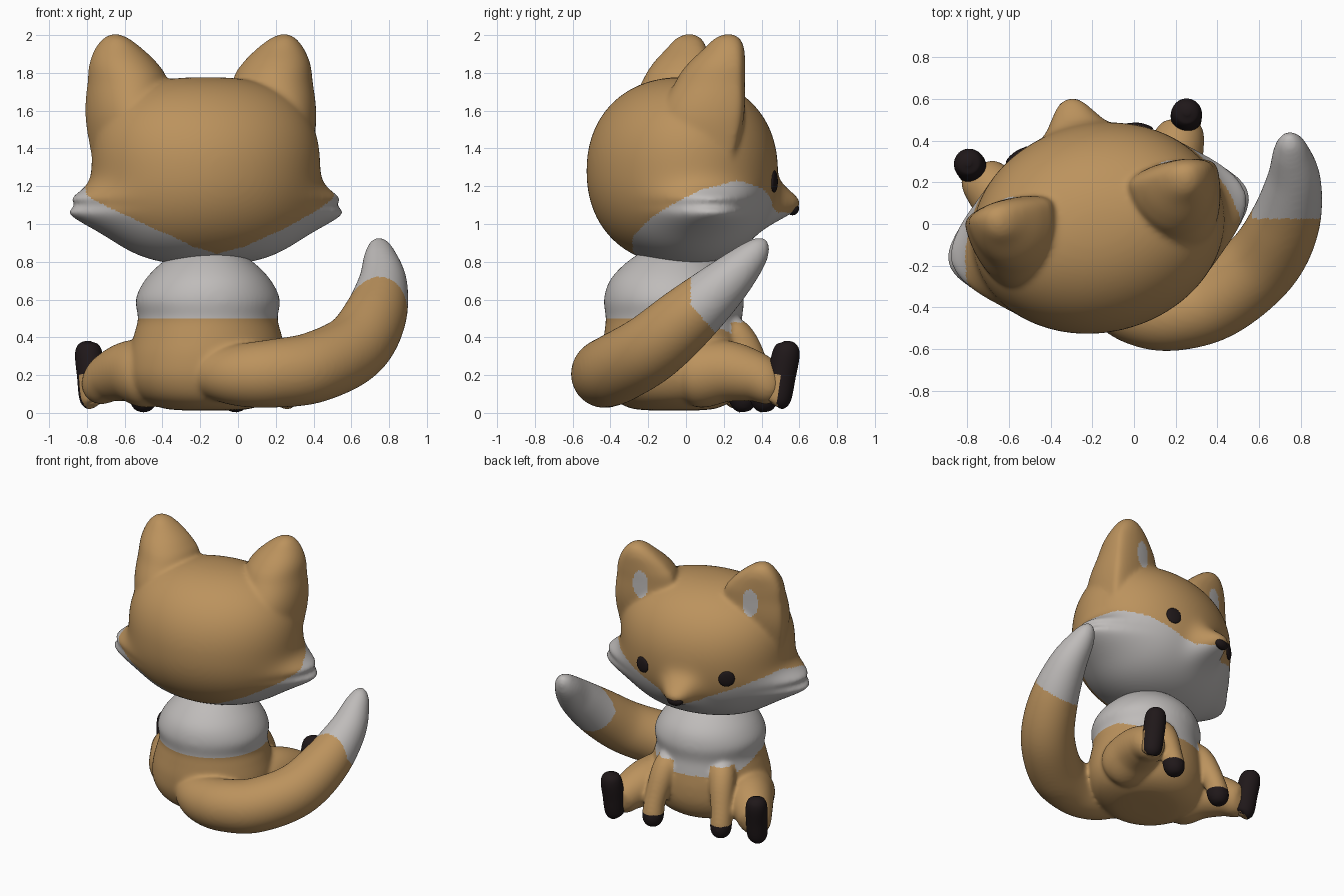
import bpy, bmesh, math
from math import sin, cos, pi, exp, sqrt
from mathutils import Vector, Matrix

if "Cube" in bpy.data.objects:
    bpy.data.objects.remove(bpy.data.objects["Cube"])

# The animal is symmetric in its own frame (+y = facing), turned 13 degrees
YAW = math.radians(13)
PLACE = Matrix.Translation((-0.17, -0.02, 0)) @ Matrix.Rotation(YAW, 4, 'Z')


def material(name, rgb):
    m = bpy.data.materials.new(name)
    m.diffuse_color = (*rgb, 1)
    m.use_nodes = True
    m.node_tree.nodes["Principled BSDF"].inputs["Base Color"].default_value = m.diffuse_color
    return m


TAN = material("tan fur", (0.50, 0.29, 0.11))
WHITE = material("white fur", (0.52, 0.50, 0.49))
BLACK = material("black", (0.014, 0.009, 0.010))


def finish(name, bm, mats, rule=None):
    """Make an object from bm; rule(face centre, normal) gives the colour slot."""
    bmesh.ops.recalc_face_normals(bm, faces=bm.faces)
    bm.normal_update()
    for f in bm.faces:
        f.smooth = True
        if rule:
            f.material_index = rule(f.calc_center_median(), f.normal)
    me = bpy.data.meshes.new(name)
    bm.to_mesh(me)
    bm.free()
    for m in mats:
        me.materials.append(m)
    ob = bpy.data.objects.new(name, me)
    bpy.context.collection.objects.link(ob)
    ob.matrix_world = PLACE
    return ob


def both(bm):
    """Add the mirror image across x = 0."""
    geo = bmesh.ops.duplicate(bm, geom=bm.verts[:] + bm.edges[:] + bm.faces[:])["geom"]
    bmesh.ops.scale(bm, vec=(-1, 1, 1), verts=[g for g in geo if isinstance(g, bmesh.types.BMVert)])
    bmesh.ops.recalc_face_normals(bm, faces=bm.faces)
    return bm


def fuse(parts, voxel, rounds):
    """Melt overlapping parts into one skin and soften the joints."""
    bm = bmesh.new()
    me = bpy.data.meshes.new("melt")
    for p in parts:
        bmesh.ops.recalc_face_normals(p, faces=p.faces)
        p.to_mesh(me)
        p.free()
        bm.from_mesh(me)
    bm.to_mesh(me)
    bm.free()
    ob = bpy.data.objects.new("melt", me)
    bpy.context.collection.objects.link(ob)
    mod = ob.modifiers.new("remesh", 'REMESH')
    mod.mode = 'VOXEL'
    mod.voxel_size = voxel
    out = bmesh.new()
    out.from_object(ob, bpy.context.evaluated_depsgraph_get())
    bpy.data.objects.remove(ob)
    for _ in range(rounds):
        bmesh.ops.smooth_vert(out, verts=out.verts, factor=0.5,
                              use_axis_x=True, use_axis_y=True, use_axis_z=True)
    return out


def spline(rows, n=8):
    """Smooth Catmull-Rom resampling of rows of numbers."""
    out = []
    for i in range(len(rows) - 1):
        a, b, c, d = (rows[max(0, min(len(rows) - 1, i + k))] for k in (-1, 0, 1, 2))
        for j in range(n):
            t = j / n
            out.append([0.5 * (2 * q + (r - p) * t + (2 * p - 5 * q + 4 * r - s) * t * t
                               + (3 * q - p - 3 * r + s) * t ** 3)
                        for p, q, r, s in zip(a, b, c, d)])
    return out + [list(rows[-1])]


def loft(rings):
    bm = bmesh.new()
    vs = [[bm.verts.new(p) for p in r] for r in rings]
    n = len(vs[0])
    for a, b in zip(vs, vs[1:]):
        for i in range(n):
            j = (i + 1) % n
            bm.faces.new((a[i], a[j], b[j], b[i]))
    for end in (vs[0], vs[-1]):
        c = bm.verts.new(sum((v.co for v in end), Vector()) / n)
        for i in range(n):
            bm.faces.new((end[i], end[(i + 1) % n], c))
    return bm


def tube(path, sides=28):
    """Round tube along (x, y, z, radius) points."""
    rows = spline(path)
    pts = [Vector(r[:3]) for r in rows]
    rings, side = [], None
    for i, p in enumerate(pts):
        d = (pts[min(i + 1, len(pts) - 1)] - pts[max(i - 1, 0)]).normalized()
        side = d.orthogonal() if side is None else side - d * side.dot(d)
        side.normalize()
        up = d.cross(side)
        r = max(rows[i][3], 0.003)
        rings.append([p + r * (side * cos(2 * pi * k / sides) + up * sin(2 * pi * k / sides))
                      for k in range(sides)])
    return loft(rings)


def ellipsoid(loc, size, turn=0, u=32, v=16):
    bm = bmesh.new()
    m = Matrix.Translation(loc) @ Matrix.Rotation(turn, 4, 'Z') @ Matrix.Diagonal((*size, 1))
    bmesh.ops.create_uvsphere(bm, u_segments=u, v_segments=v, radius=1, matrix=m)
    return bm


# Head: squarish ellipsoid with pulled-out cheek tufts and muzzle
head = ellipsoid((0, 0, 1.28), (0.61, 0.5, 0.497), 0, 144, 120)
for vert in head.verts:
    x, y, z = vert.co
    side = abs(x) / max(sqrt(x * x + y * y), 1e-4)
    t = min(abs(z - 1.28) / 0.497, 0.999)
    vert.co.x *= (1 - t ** 2.6) ** (1 / 2.6) / sqrt(1 - t * t)
    vert.co.y *= (1 - t ** 2.15) ** (1 / 2.15) / sqrt(1 - t * t)
    cheek = 0.175 * exp(-((z - 1.085) / (0.095 if z > 1.085 else 0.12)) ** 2) * side ** 11
    cheek *= 1 - 0.35 * exp(-((z - 1.10) / 0.025) ** 2)
    vert.co.x += math.copysign(cheek, x)
    if y > 0:
        vert.co.y += 0.165 * exp(-abs(x / 0.12) ** 2.6 - ((z - 1.1) / 0.1) ** 2)

# Ears: rows of height, centre x, half width, rim y, back depth, front depth
EAR = [(1.22, .38, .19, .1, .3, .05), (1.55, .395, .225, .155, .37, .07),
       (1.76, .395, .212, .16, .28, .075), (1.85, .415, .182, .16, .22, .075),
       (1.93, .44, .125, .16, .14, .07), (1.985, .455, .065, .155, .08, .05),
       (2.008, .46, .012, .15, .02, .01)]
rings = [[(cx + w * cos(2 * pi * k / 48),
           rim + (front if k > 24 else back) * -sin(2 * pi * k / 48), z) for k in range(48)]
         for z, cx, w, rim, back, front in spline(EAR, 10)]

MASK = [(-90, 0.84), (-65, 0.88), (-40, 0.98), (-20, 1.09), (-5, 1.18),
        (15, 1.23), (35, 1.19), (55, 1.12), (75, 1.06), (90, 1.06)]


def head_colour(c, n):
    if c.z > 1.5:  # pale patch inside each ear
        return int(n.y > 0.2 and c.y > 0.1
                   and ((abs(c.x) - 0.405) / 0.058) ** 2 + ((c.z - 1.73) / 0.1) ** 2 < 1)
    ang = math.degrees(math.atan2(c.y, abs(c.x)))
    for (a, za), (b, zb) in zip(MASK, MASK[1:]):
        if a <= ang <= b:
            return int(c.z < za + (zb - za) * (ang - a) / (b - a))
    return 0


finish("head", fuse([head, both(loft(rings))], 0.0115, 12), [TAN, WHITE], head_colour)

# Nose and eyes
finish("nose", ellipsoid((0, 0.6, 1.082), (0.058, 0.032, 0.036)), [BLACK])
finish("eyes", both(ellipsoid((0.31, 0.428, 1.225), (0.056, 0.016, 0.058), -math.radians(25))),
       [BLACK])

# Body: pear shape
BODY = [(.012, .1, .1), (.025, .24, .23), (.08, .36, .32), (.18, .42, .37), (.3, .42, .38),
        (.42, .39, .368), (.5, .37, .36), (.6, .382, .37), (.7, .335, .34),
        (.79, .25, .26), (.86, .15, .16)]
torso = loft([[(rx * cos(2 * pi * k / 64), -0.045 + ry * sin(2 * pi * k / 64), z)
               for k in range(64)] for z, rx, ry in spline(BODY, 8)])
front_legs = both(tube([(.19, .18, .46, .06), (.2, .23, .42, .09), (.22, .29, .34, .088),
                        (.245, .36, .18, .074), (.25, .385, .08, .076),
                        (.25, .395, .03, .06), (.25, .4, .004, .03)]))
hind_legs = both(tube([(.26, -.08, .19, .1), (.3, 0, .2, .175), (.37, .15, .22, .165),
                       (.45, .29, .19, .135), (.5, .37, .14, .105), (.515, .41, .125, .06)]))
# Tail sweeping round one side (laid out in world space)
tail = tube([(-.24, -.27, .2, .08), (-.1, -.37, .2, .14), (.04, -.42, .2, .17),
             (.2, -.425, .21, .182), (.4, -.36, .24, .188), (.61, -.19, .34, .185),
             (.72, 0, .5, .17), (.765, .2, .68, .133), (.753, .34, .82, .09),
             (.745, .395, .89, .055), (.742, .415, .925, .015)], 40)
tail.transform(PLACE.inverted())


def body_colour(c, n):
    w = PLACE @ c
    if w.x > 0.5:  # pale tail end
        return int(w.y > 0.025 + max(0, 0.57 - w.z) * 0.9)
    if c.z < 0.11 and c.y > 0.3 and abs(c.x) < 0.345:  # black paws
        return 2
    if c.y > 0.2 and abs(abs(c.x) - 0.215) < 0.085:  # tan shoulders
        return int(c.z > 0.48)
    return int(c.z > 0.5 - 0.1 * min(1, max(0, c.y / 0.25)))  # collar and bib


finish("body", fuse([torso, front_legs, hind_legs, tail], 0.0115, 10),
       [TAN, WHITE, BLACK], body_colour)

# Upright black hind feet with tan heels
finish("hind_feet", both(tube([(.52, .39, .04, .03), (.525, .4, .07, .066), (.528, .42, .2, .074),
                               (.535, .44, .31, .073), (.538, .445, .36, .055),
                               (.538, .445, .38, .015)])),
       [BLACK, TAN], lambda c, n: int(c.z < 0.2 and n.y < -0.35))
